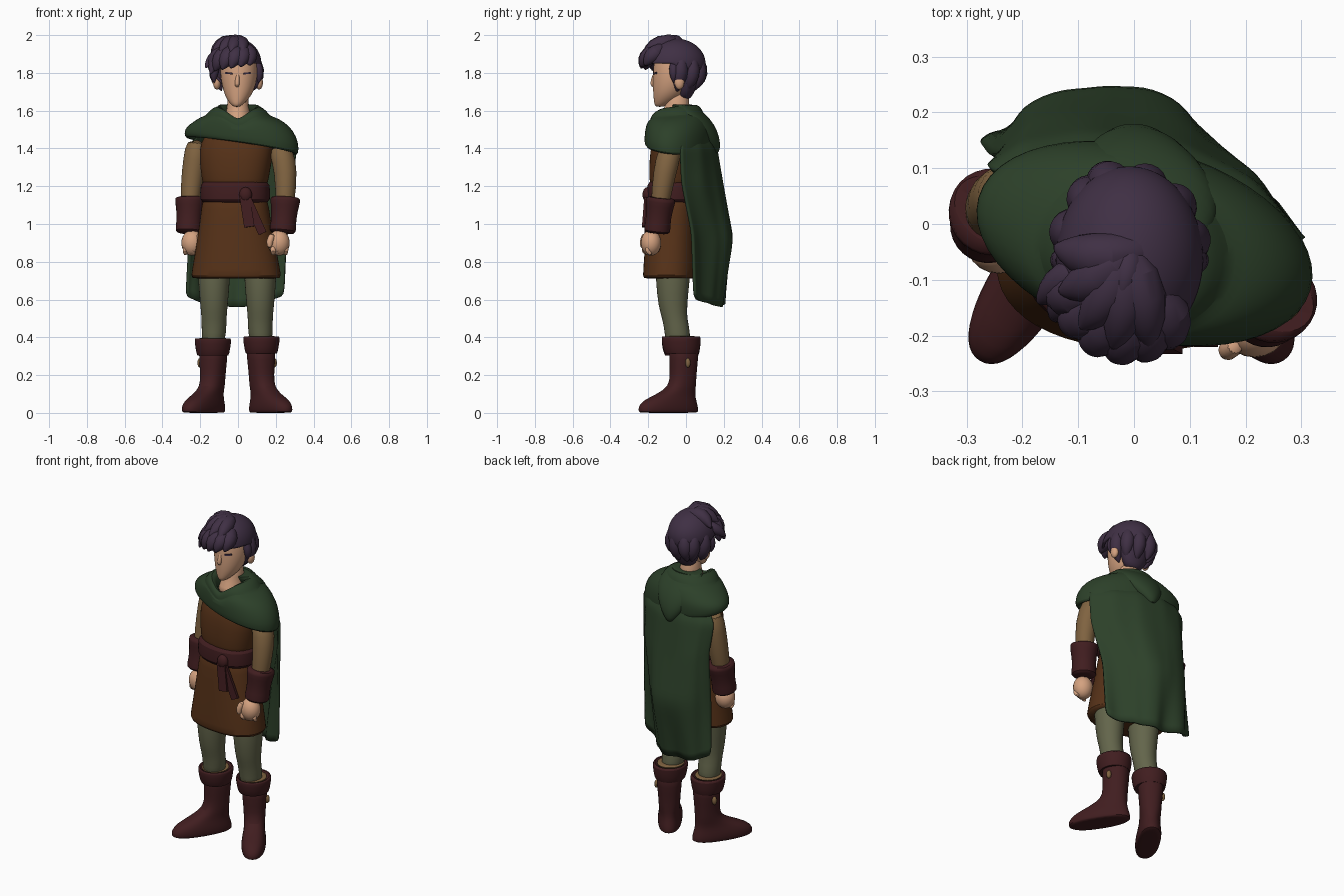
import bpy, bmesh, random
from math import sin, cos, pi, radians
from mathutils import Vector, Matrix

random.seed(4)
default = bpy.data.objects.get("Cube")
if default:
    bpy.data.objects.remove(default)
parts = []


def colour(name, r, g, b):
    mat = bpy.data.materials.new(name)
    mat.use_nodes = True
    mat.diffuse_color = (r, g, b, 1)
    bsdf = next(n for n in mat.node_tree.nodes if n.type == "BSDF_PRINCIPLED")
    bsdf.inputs["Base Color"].default_value = (r, g, b, 1)
    bsdf.inputs["Roughness"].default_value = 0.9
    return mat


green = colour("cloak green", .025, .051, .022)
brown = colour("tunic brown", .092, .031, .009)
leather = colour("dark red leather", .052, .0125, .014)
skin = colour("skin", .66, .36, .215)
purple = colour("hair purple", .05, .029, .058)
olive = colour("legging olive", .125, .13, .07)
tan = colour("sleeve tan", .215, .125, .052)


def finish(name, bm, mat, subdiv=1):
    bmesh.ops.recalc_face_normals(bm, faces=bm.faces)
    mesh = bpy.data.meshes.new(name)
    bm.to_mesh(mesh)
    bm.free()
    mesh.materials.append(mat)
    obj = bpy.data.objects.new(name, mesh)
    bpy.context.collection.objects.link(obj)
    if subdiv:
        obj.modifiers.new("Subdivision", "SUBSURF").levels = subdiv
        obj.modifiers["Subdivision"].render_levels = subdiv
    parts.append(obj)
    return obj


def skin_rings(bm, rings, caps=True):
    rows = [[bm.verts.new(p) for p in ring] for ring in rings]
    n = len(rows[0])
    for low, high in zip(rows, rows[1:]):
        for i in range(n):
            j = (i + 1) % n
            bm.faces.new((low[i], low[j], high[j], high[i]))
    if caps:
        bm.faces.new(rows[0])
        bm.faces.new(rows[-1])


def loft(name, mat, rings, turn=0, power=2, n=24, caps=True):
    """Stack of flat rings: x, y, z, half width, half depth, slope x, slope y."""
    def ring(x, y, z, rx, ry, sx=0, sy=0):
        points = []
        for i in range(n):
            c, s = cos(2 * pi * i / n), sin(2 * pi * i / n)
            c = rx * abs(c) ** (2 / power) * (1 if c > 0 else -1)
            s = ry * abs(s) ** (2 / power) * (1 if s > 0 else -1)
            px, py = c * cos(turn) - s * sin(turn), c * sin(turn) + s * cos(turn)
            points.append((x + px, y + py, z + sx * px + sy * py))
        return points
    bm = bmesh.new()
    skin_rings(bm, [ring(*r) for r in rings], caps)
    return finish(name, bm, mat)


def add_tube(bm, path, n=14):
    """Round tube through x, y, z, radius stations."""
    pts = [Vector(p[:3]) for p in path]
    rings, quat, last = [], None, None
    for i, p in enumerate(pts):
        d = (pts[min(i + 1, len(pts) - 1)] - pts[max(i - 1, 0)]).normalized()
        quat = last.rotation_difference(d) @ quat if last else d.to_track_quat("Z", "Y")
        last = d
        r = path[i][3]
        rings.append([p + quat @ Vector((r * cos(2 * pi * k / n), r * sin(2 * pi * k / n), 0))
                      for k in range(n)])
    skin_rings(bm, rings)


def tube(name, mat, path):
    bm = bmesh.new()
    add_tube(bm, path)
    return finish(name, bm, mat)


def blob(name, mat, place, size):
    bm = bmesh.new()
    matrix = Matrix.Translation(place) @ Matrix.Diagonal((*size, 1))
    bmesh.ops.create_uvsphere(bm, u_segments=20, v_segments=14, radius=1, matrix=matrix)
    return finish(name, bm, mat, 0)


def strip(name, mat, a, b, width, thick):
    """Flat bar from a to b, facing the front."""
    a, b = Vector(a), Vector(b)
    d = b - a
    side = d.cross(Vector((0, 1, 0))).normalized()
    face = side.cross(d).normalized()
    matrix = Matrix((side * width, face * thick, d)).transposed().to_4x4()
    matrix.translation = (a + b) / 2
    bm = bmesh.new()
    bmesh.ops.create_cube(bm, size=1, matrix=matrix)
    return finish(name, bm, mat, 0)


# Legs and boots
for label, side, x, cuff_z in (("left", 1, .124, .01), ("right", -1, -.133, 0)):
    lx = x - side * .006
    loft(label + "_leg", olive, [
        (x, -.04, .33, .055, .065), (lx, -.045, .43, .066, .068), (lx, -.06, .5, .066, .066),
        (lx, -.07, .56, .072, .076), (lx, -.072, .7, .085, .09), (lx, -.06, .85, .09, .1)])
    boot = loft(label + "_boot", leather, [
        (.092, 0, 0, .17, .06), (.092, 0, .004, .18, .066), (.094, 0, .03, .181, .07),
        (.086, 0, .065, .162, .066), (.045, 0, .1, .112, .057), (.005, 0, .14, .074, .06),
        (0, 0, .2, .07, .062), (-.003, 0, .28, .075, .07), (-.005, 0, .37, .08, .078)], power=2.3)
    boot.location = (x, -.015, 0)
    boot.rotation_euler.z = radians(-90 + side * 32)
    loft(label + "_boot_cuff", leather, [
        (x, -.022, .31 + cuff_z, .07, .072), (x, -.022, .295 + cuff_z, .084, .09),
        (x, -.025, .34 + cuff_z, .092, .1), (x, -.025, .39 + cuff_z, .1, .107),
        (x, -.028, .402 + cuff_z, .09, .096), (x, -.03, .37, .06, .07)])
    loft(label + "_boot_lining", tan, [
        (x, -.03, .38, .07, .078), (x, -.03, .396 + cuff_z, .08, .086),
        (x, -.03, .397 + cuff_z, .06, .066)])
    blob(label + "_boot_buckle", tan, (x + side * .068, .01, .265), (.014, .014, .025))

# Tunic and belt
loft("tunic_skirt", brown, [
    (-.01, -.08, .71, .236, .142), (-.01, -.08, .716, .243, .148), (-.01, -.078, .8, .228, .145),
    (-.013, -.075, .95, .2, .137), (-.015, -.068, 1.08, .18, .132), (-.015, -.062, 1.2, .168, .125)],
    turn=-.1, power=2.3)
loft("tunic_chest", brown, [
    (-.015, -.062, 1.14, .165, .12), (-.015, -.06, 1.24, .178, .132), (-.012, -.052, 1.34, .196, .138),
    (-.005, -.04, 1.43, .2, .14), (0, -.03, 1.52, .15, .1)], turn=-.2, power=2.3)
loft("belt", leather, [
    (-.015, -.065, 1.11, .165, .12), (-.015, -.065, 1.115, .19, .145),
    (-.015, -.065, 1.222, .186, .141), (-.015, -.065, 1.227, .165, .12)], turn=-.12, power=2.3)
blob("belt_knot", leather, (.04, -.205, 1.155), (.034, .025, .04))
strip("belt_tail_short", leather, (.035, -.212, 1.15), (.06, -.225, .985), .055, .016)
strip("belt_tail_long", leather, (.045, -.208, 1.14), (.13, -.212, .95), .045, .016)

# Arms, bracers and hands
arms = (
    ("left", 1, (.215, -.075, 1.42), (.246, -.1, 1.33), (.257, -.125, 1.21), (.236, -.155, .95)),
    ("right", -1, (-.215, .05, 1.45), (-.225, .045, 1.34), (-.25, .035, 1.21), (-.262, -.005, .95)))
for label, side, shoulder, upper, elbow, wrist in arms:
    tube(label + "_sleeve", tan, [
        (*shoulder, .062), (*upper, .066), (*elbow, .058), (*wrist, .04)])
    e, w = Vector(elbow), Vector(wrist)
    bracer = [(.28, .055), (.25, .08), (.33, .083), (.55, .071), (.8, .068), (.97, .076), (1, .05)]
    tube(label + "_bracer", leather, [(*e.lerp(w, t), r) for t, r in bracer])
    hand = w + Vector((-side * .02, -.03, -.05))
    blob(label + "_hand", skin, hand, (.058, .054, .068))
    tube(label + "_thumb", skin, [
        (*(hand + Vector((-side * .03, -.03, .05))), .018),
        (*(hand + Vector((-side * .052, -.043, .005))), .02),
        (*(hand + Vector((-side * .047, -.045, -.03))), .011)])
    for k in range(4):
        top = hand + Vector((side * (k * .022 - .03), -.03 + .006 * k, -.015))
        tube(label + "_finger", skin, [
            (*top, .014), (*(top + Vector((0, -.012, -.025))), .016),
            (*(top + Vector((0, .015, -.05))), .01)])

# Cloak back: a hanging sheet running from the right edge to the left edge
rows = [
    (1.49, [(-.21, .08), (-.17, .1), (-.06, .125), (.07, .1), (.18, .04), (.25, -.02)]),
    (1.4, [(-.265, .105), (-.2, .148), (-.08, .168), (.08, .148), (.215, .08), (.308, -.025)]),
    (1.2, [(-.245, .125), (-.19, .19), (-.06, .205), (.1, .175), (.225, .085), (.3, -.02)]),
    (.93, [(-.26, .12), (-.2, .215), (-.05, .262), (.085, .225), (.155, .125), (.26, .03)]),
    (.58, [(-.278, .14), (-.2, .205), (-.06, .185), (.05, .185), (.13, .1), (.245, .04)])]
bm = bmesh.new()
grid = []
for r in range(len(rows) * 4 - 3):
    k, t = min(r // 4, len(rows) - 2), r / 4
    t -= k
    line = []
    for c in range(21):
        i, u = min(c // 4, 4), c / 4
        u -= i
        spots = [Vector(row[1][i]).lerp(Vector(row[1][i + 1]), u) for row in rows[k:k + 2]]
        p = spots[0].lerp(spots[1], t)
        drop = max(0, (k + t - 1) / 3)
        z = rows[k][0] * (1 - t) + rows[k + 1][0] * t
        z += drop * (.04 - .06 * sin(pi * c / 20))
        line.append(bm.verts.new((p.x, p.y + .012 * drop * sin(c * 1.3 + drop), z)))
    grid.append(line)
for a, b in zip(grid, grid[1:]):
    for i in range(20):
        bm.faces.new((a[i], a[i + 1], b[i + 1], b[i]))
cloak = finish("cloak_back", bm, green)
cloak.modifiers.new("Thickness", "SOLIDIFY").thickness = .014

# Cloak shoulders with a rolled neckline dipping in front, and the hood behind
mantle = loft("cloak_mantle", green, [
    (0, -.055, 1.55, .065, .075, 0, .1), (0, -.06, 1.612, .082, .09, 0, .1),
    (0, -.06, 1.628, .11, .115, 0, .08), (0, -.055, 1.6, .155, .14, 0, .08),
    (0, -.05, 1.572, .172, .143, 0, .05), (0, -.045, 1.567, .2, .155, 0, .05),
    (.005, -.038, 1.54, .25, .165), (.012, -.035, 1.505, .292, .172, -.04),
    (.018, -.035, 1.46, .314, .174, -.1), (.02, -.035, 1.417, .312, .172, -.17, -.1),
    (.02, -.03, 1.409, .297, .16, -.17, -.1), (.02, -.03, 1.432, .27, .145, -.17, -.1)],
    turn=-.27, caps=False)
for v in mantle.data.vertices:
    if v.co.y < -.1 and v.co.z > 1.53:
        v.co.z -= .06 * max(0, 1 - abs(v.co.x) / .085)
loft("cloak_hood", green, [
    (.0, .15, 1.37, .015, .02), (.0, .142, 1.4, .045, .04), (.01, .117, 1.46, .095, .062),
    (.015, .065, 1.53, .135, .082), (.015, .035, 1.57, .14, .078), (.01, .0, 1.61, .125, .07),
    (0, -.02, 1.635, .105, .055), (0, -.025, 1.63, .085, .045)], turn=-.15)

# Head
loft("neck", skin, [(0, -.06, 1.52, .085, .095), (0, -.055, 1.57, .066, .08),
                    (0, -.045, 1.62, .057, .063), (0, -.045, 1.72, .055, .06)])
loft("head", skin, [
    (-.007, -.14, 1.62, .015, .018), (-.006, -.128, 1.632, .032, .04),
    (-.002, -.105, 1.66, .058, .066), (.003, -.085, 1.7, .08, .09), (.005, -.07, 1.76, .096, .106),
    (.005, -.063, 1.82, .1, .112), (.005, -.06, 1.9, .093, .105), (.005, -.06, 1.95, .05, .06)])
tube("nose", skin, [(0, -.165, 1.8, .007), (-.003, -.174, 1.765, .012),
                    (-.005, -.178, 1.738, .014), (-.004, -.165, 1.725, .008)])
for label, side in (("left", 1), ("right", -1)):
    blob(label + "_ear", skin, (side * .112, -.035, 1.75), (.02, .026, .038))
    strip(label + "_eye", purple, (side * .03, -.172, 1.796), (side * .066, -.156, 1.8), .009, .008)

# Hair cap, open over the face, with a full nape
middle, size = Vector((-.008, -.06, 1.85)), Vector((.133, .165, .133))
bm = bmesh.new()
bmesh.ops.create_uvsphere(bm, u_segments=32, v_segments=20, radius=1,
                          matrix=Matrix.Translation(middle) @ Matrix.Diagonal((*size, 1)))
face_area = [f for f in bm.faces
             if f.calc_center_median().y < -.065 and f.calc_center_median().z < 1.84]
bmesh.ops.delete(bm, geom=face_area, context="FACES")
finish("hair_cap", bm, purple).modifiers.new("Thickness", "SOLIDIFY").thickness = .012
loft("hair_nape", purple, [
    (.002, -.008, 1.66, .03, .028), (.002, -.005, 1.68, .062, .04), (.002, .005, 1.73, .088, .055),
    (0, .01, 1.79, .105, .075), (0, 0, 1.84, .1, .08)])


def on_hair(azimuth, height, s):
    a, h = radians(azimuth), radians(height)
    return middle + s * Vector((size.x * cos(a) * cos(h), size.y * sin(a) * cos(h), size.z * sin(h)))


# Hair locks; a start above ninety degrees sweeps over the crown
bm = bmesh.new()


def lock(azimuth, start, end, reach, sweep=0, r=.04):
    ends = [on_hair(azimuth, start, .82), on_hair(azimuth + sweep * .4, (start + end) / 2, .9),
            on_hair(azimuth + sweep * .8, start * .2 + end * .8, .48 + reach * .5),
            on_hair(azimuth + sweep, end, reach)]
    add_tube(bm, [(*p, r * f) for p, f in zip(ends, (.4, 1, .7, .04))], 10)


for i in range(6):
    lock(218 + i * 20, 60, -20 + i * 3, 1.16 - .01 * i, -20, .054)
for i in range(5):
    lock(195 + i * 28, 125, 22, 1.13, -22, .056)
for i in range(6):
    lock(18 + i * 29, 30, -60 + random.uniform(-8, 6), 1.28, random.uniform(-14, 14), .05)
lock(265, 105, 66, 1.15, -10, .035)
lock(200, 100, 58, 1.14, 10, .035)
for azimuth in (182, 358):
    lock(azimuth, 15, -42, 1.18, 0, .03)
lock(190, 40, -8, 1.36, 12)
lock(205, 40, -20, 1.32, 8)
finish("hair_locks", bm, purple)

# Smooth shading with sharp edges kept
bpy.ops.object.select_all(action="DESELECT")
for obj in parts:
    obj.select_set(True)
bpy.context.view_layer.objects.active = parts[0]
bpy.ops.object.shade_smooth_by_angle(angle=radians(50))
